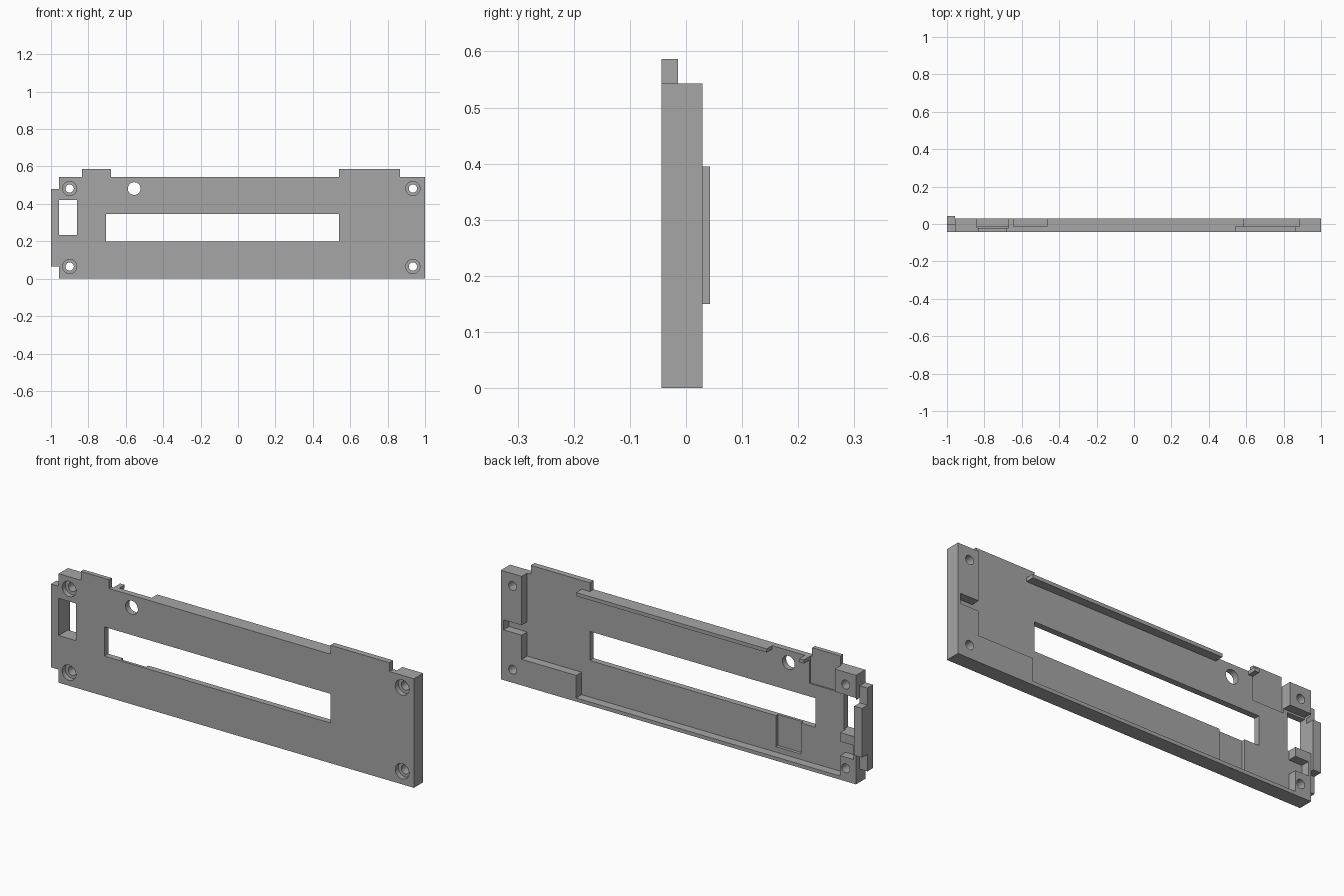
import bpy
import math

cube = bpy.data.objects.get("Cube")
if cube:
    bpy.data.objects.remove(cube, do_unlink=True)

grey = bpy.data.materials.new("plain_grey")
grey.use_nodes = True
colour = (0.38, 0.38, 0.38, 1)
grey.diffuse_color = colour
grey.node_tree.nodes["Principled BSDF"].inputs["Base Color"].default_value = colour

# Depth levels, front to back
FRONT, FLOOR, BACK, LIP = -0.044, -0.014, 0.029, 0.043
OUT = 0.2    # beyond the part
TOP = 0.543  # top of the main body
SIDE = -0.957  # right edge of the main body


def box(name, x0, x1, y0, y1, z0, z1):
    bpy.ops.mesh.primitive_cube_add(
        size=1, location=((x0 + x1) / 2, (y0 + y1) / 2, (z0 + z1) / 2))
    ob = bpy.context.object
    ob.name = name
    ob.scale = (x1 - x0, y1 - y0, z1 - z0)
    bpy.ops.object.transform_apply(location=True, rotation=True, scale=True)
    return ob


def subtract(cutter):
    mod = body.modifiers.new("cut", "BOOLEAN")
    mod.operation = "DIFFERENCE"
    mod.solver = "EXACT"
    mod.object = cutter
    bpy.ops.object.select_all(action="DESELECT")
    bpy.context.view_layer.objects.active = body
    body.select_set(True)
    bpy.ops.object.modifier_apply(modifier=mod.name)
    bpy.data.objects.remove(cutter, do_unlink=True)


def cut(x0, x1, z0, z1, y0=-OUT, y1=OUT):
    subtract(box("cutter", x0, x1, y0, y1, z0, z1))


def drill(x, z, radius, y0=-OUT, y1=OUT):
    bpy.ops.mesh.primitive_cylinder_add(
        vertices=32, radius=radius, depth=y1 - y0,
        location=(x, (y0 + y1) / 2, z), rotation=(math.pi / 2, 0, 0))
    subtract(bpy.context.object)


# Solid blank
body = box("bezel_panel", -1, 1, FRONT, LIP, 0, 0.587)

# Outline: two top tabs, each thinner than the body
for x0, x1 in ((-2, -0.835), (-0.68, 0.54), (0.865, 2)):
    cut(x0, x1, TOP, 1)
cut(-2, 2, TOP, 1, FLOOR)
cut(SIDE, 2, -1, 1, BACK)

# Side flange with its raised lip
cut(-2, SIDE, -1, 0.065)
cut(-2, SIDE, 0.48, 1)
cut(-2, SIDE, -1, 0.15, 0)
cut(-2, SIDE, 0.395, 1, 0)

# Hollow back, leaving corner blocks and edge rails
cut(-0.84, 0.885, 0.13, 0.525, FLOOR)
cut(-0.87, 0.585, 0.018, 0.14, FLOOR)
cut(SIDE, -0.83, 0.235, 0.43, FLOOR)
cut(-0.87, -0.83, 0.1, 0.24, FLOOR)
cut(-0.942, -0.83, 0.12, 0.19, FLOOR)
cut(0.88, 0.985, 0.25, 0.3, FLOOR)

# Gaps in the top rail
for x0, x1 in ((0.585, 0.885), (-0.645, -0.465), (-0.84, -0.67)):
    cut(x0, x1, 0.51, 1, FLOOR)

# Shallow pockets in the back
cut(-0.84, -0.67, 0.41, 1, -0.022)
cut(-0.625, -0.485, 0.045, 0.25, -0.03)

# Long display slot and small side window
cut(-0.705, 0.54, 0.2, 0.345)
cut(SIDE, -0.862, 0.235, 0.42)

# Counterbored screw holes and the round opening
for x in (-0.9, 0.935):
    for z in (0.065, 0.482):
        drill(x, z, 0.022)
        drill(x, z, 0.038, -OUT, -0.019)
drill(-0.555, 0.482, 0.034)

body.data.materials.clear()
body.data.materials.append(grey)
for poly in body.data.polygons:
    poly.material_index = 0
bpy.ops.object.select_all(action="DESELECT")
body.select_set(True)
bpy.context.view_layer.objects.active = body
bpy.ops.object.shade_smooth_by_angle(angle=math.radians(30))
